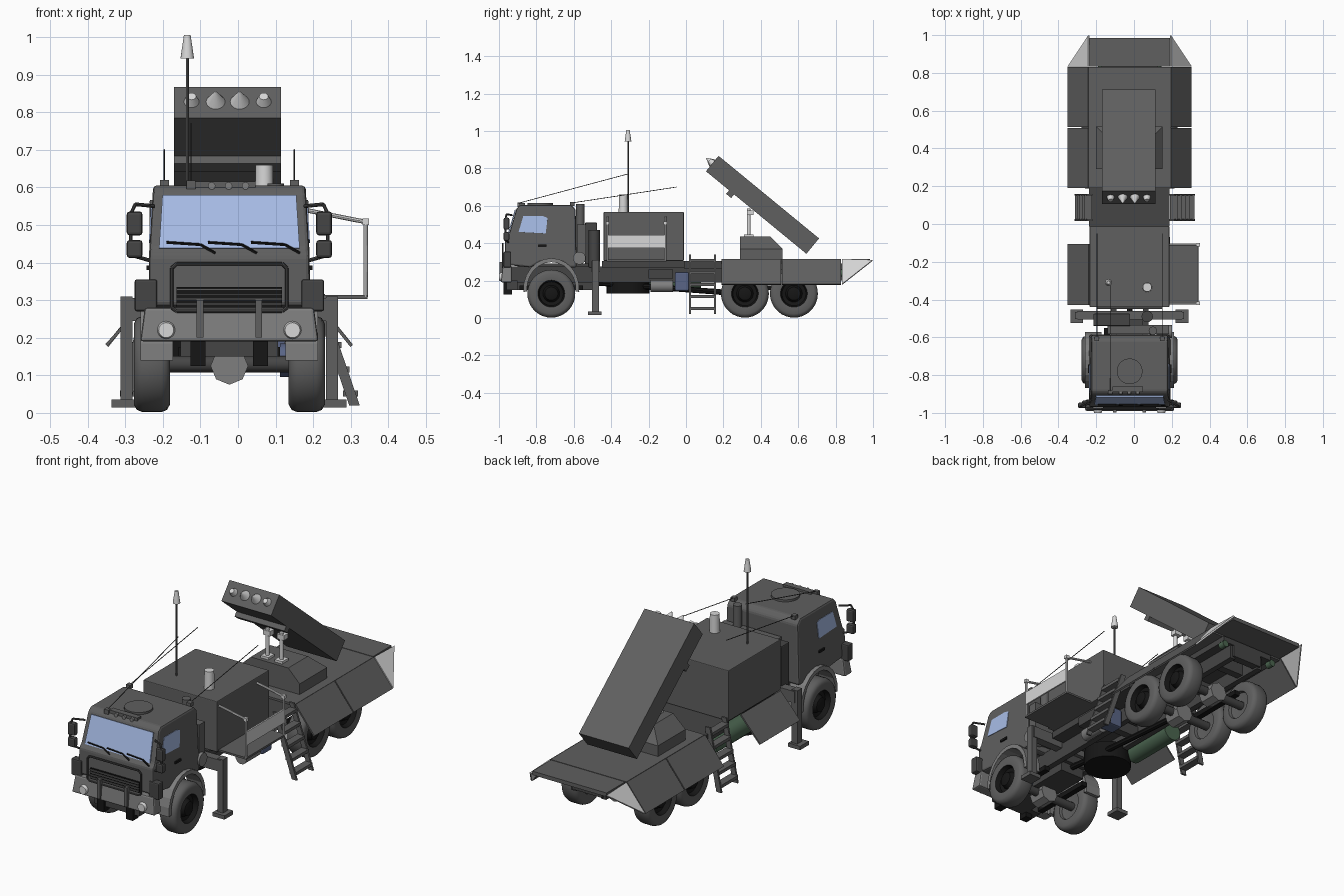
import bpy, bmesh, math
from mathutils import Vector, Matrix

if "Cube" in bpy.data.objects:
    bpy.data.objects.remove(bpy.data.objects["Cube"])

CX = -0.023  # centre line of the vehicle

def material(name, r, g, b):
    m = bpy.data.materials.new(name)
    m.diffuse_color = (r, g, b, 1)
    m.use_nodes = True
    m.node_tree.nodes["Principled BSDF"].inputs["Base Color"].default_value = m.diffuse_color
    return m

GREY = material("body grey", .115, .115, .115)
DARK = material("dark grey", .06, .06, .06)
BLACK = material("black", .008, .008, .008)
MID = material("mid grey", .21, .21, .21)
LIGHT = material("light grey", .68, .68, .68)
GLASS = material("pale blue glass", .40, .52, .82)
BLUE = material("dark blue", .10, .13, .24)
GREEN = material("dull green", .07, .13, .08)

def finish(bm, name, mats, M=None, smooth=False, bevel=0, thick=0):
    if M: bm.transform(M)
    if not thick: bmesh.ops.recalc_face_normals(bm, faces=bm.faces)
    me = bpy.data.meshes.new(name)
    bm.to_mesh(me); bm.free()
    ob = bpy.data.objects.new(name, me)
    bpy.context.collection.objects.link(ob)
    for m in (mats if isinstance(mats, list) else [mats]): me.materials.append(m)
    if thick:
        s = ob.modifiers.new("thickness", 'SOLIDIFY'); s.thickness = thick; s.offset = 0
    if bevel:
        b = ob.modifiers.new("bevel", 'BEVEL'); b.width = bevel; b.segments = 2
    if smooth:
        bpy.ops.object.select_all(action='DESELECT')
        ob.select_set(True); bpy.context.view_layer.objects.active = ob
        bpy.ops.object.shade_smooth_by_angle(angle=math.radians(40))

def box(name, x0, x1, y0, y1, z0, z1, mat, top=None, M=None, bevel=0):
    """Box; top=(x0,x1,y0,y1) makes it a frustum."""
    bm = bmesh.new()
    lo, hi = [[bm.verts.new(p) for p in ((a, c, z), (b, c, z), (b, d, z), (a, d, z))]
              for (a, b, c, d), z in (((x0, x1, y0, y1), z0), (top or (x0, x1, y0, y1), z1))]
    bm.faces.new(lo); bm.faces.new(hi)
    for i in range(4):
        j = (i + 1) % 4
        bm.faces.new((lo[i], lo[j], hi[j], hi[i]))
    finish(bm, name, mat, M, bevel=bevel)

def plate(name, pts, mat, thick=.008):
    bm = bmesh.new()
    bm.faces.new([bm.verts.new(p) for p in pts])
    finish(bm, name, mat, thick=thick)

def rod(name, pts, r, mat, r2=None, seg=8, M=None, closed=False):
    """Round bars along a path of points; r2 is the end radius."""
    bm = bmesh.new()
    pts = [Vector(p) for p in pts]
    if closed: pts.append(pts[0])
    for a, b in zip(pts, pts[1:]):
        d = b - a
        T = Matrix.Translation((a + b) / 2) @ d.to_track_quat('Z', 'Y').to_matrix().to_4x4()
        bmesh.ops.create_cone(bm, cap_ends=True, segments=seg, radius1=r,
                              radius2=r if r2 is None else r2, depth=d.length, matrix=T)
    finish(bm, name, mat, M, smooth=True)

def prism(name, yz, x0, x1, mat, bevel=0, taper=0):
    """Side profile extruded across x, narrowing above z = 0.4."""
    bm = bmesh.new()
    f = bm.faces.new([bm.verts.new((x0, y, z)) for y, z in yz])
    for v in bmesh.ops.extrude_face_region(bm, geom=[f])['geom']:
        if isinstance(v, bmesh.types.BMVert): v.co.x = x1
    mid = (x0 + x1) / 2
    for v in bm.verts:
        v.co.x = mid + (v.co.x - mid) * (1 - taper * max(0, v.co.z - .40))
    finish(bm, name, mat, bevel=bevel)

def wheel(name, x, y, side):
    """Lathed tyre and dished rim; side = +1 or -1 points outward."""
    prof = [(.0, -.02), (.068, -.03), (.072, -.044), (.108, -.048), (.122, -.04), (.128, -.025), (.128, .025),
            (.122, .04), (.108, .048), (.072, .044), (.064, .02), (.045, .015), (.035, .04), (.02, .045), (0, .045)]
    bm = bmesh.new()
    vs = [bm.verts.new((side * h, 0, r)) for r, h in prof]
    es = [bm.edges.new(e) for e in zip(vs, vs[1:])]
    bmesh.ops.spin(bm, geom=vs + es, cent=(0, 0, 0), axis=(1, 0, 0), angle=math.tau, steps=36)
    bmesh.ops.remove_doubles(bm, verts=bm.verts, dist=1e-4)
    for f in bm.faces:
        c = f.calc_center_median()
        f.material_index = int(math.hypot(c.y, c.z) < .07 and c.x * side > 0)
    finish(bm, name, [GREY, BLACK], Matrix.Translation((x, y, .13)), smooth=True)

# wheels, axles and chassis
for y in (-.72, .315, .577):
    for s, n in ((-1, "left"), (1, "right")): wheel(n + "_wheel", CX + s * .206, y, s)
    rod("axle", [(CX - .19, y, .13), (CX + .19, y, .13)], .022, DARK, seg=12)
    rod("differential", [(CX, y - .045, .125), (CX, y + .045, .125)], .05, MID)
rod("right_brake_drum", [(.112, -.67, .14), (.14, -.67, .14)], .045, BLUE, seg=16)
for s in (-1, 1):
    box("chassis_rail", CX + s * .085 - .015, CX + s * .085 + .015, -.93, .83, .19, .275, DARK)
    for y in (-.72, .45):
        box("leaf_spring", CX + s * .12 - .015, CX + s * .12 + .015, y - .17, y + .17, .15, .175, BLACK)
for y in (-.85, -.5, -.1, .2, .45, .7, .82):
    box("cross_member", CX - .085, CX + .085, y - .02, y + .02, .2, .26, DARK)
box("engine_block", CX - .07, CX + .07, -.9, -.5, .15, .29, DARK)
rod("drive_shaft", [(CX, -.5, .19), (CX, .3, .13)], .015, BLACK)
rod("spare_wheel", [(-.09, -.31, .13), (-.09, -.31, .215)], .115, BLACK, seg=28)
# cab
prism("cab", [(-.97, .285), (-.967, .42), (-.95, .435), (-.905, .588), (-.885, .605), (-.615, .605),
              (-.59, .58), (-.585, .27), (-.62, .27), (-.66, .3), (-.78, .3), (-.83, .27)],
      CX - .215, CX + .215, GREY, bevel=.01, taper=.28)
plate("windscreen", [(CX - .187, -.953, .438), (CX + .187, -.953, .438),
                     (CX + .178, -.912, .579), (CX - .178, -.912, .579)], GLASS, .006)
for i in (-.19, -.08, .035):
    rod("wiper", [(i, -.957, .453), (i + .09, -.957, .447), (i + .13, -.96, .425)], .004, BLACK, seg=5)
for s in (-1, 1):
    X = lambda d: CX + s * d
    plate("side_window", [(X(.211), -.895, .46), (X(.211), -.75, .452), (X(.2065), -.74, .535),
                          (X(.206), -.765, .545), (X(.206), -.87, .545)], GLASS, .006)
    box("door_handle", X(.217) - .004, X(.217) + .004, -.79, -.745, .38, .392, BLACK)
    box("corner_panel", X(.222) - .03, X(.222) + .03, -.975, -.935, .27, .355, DARK, bevel=.006)
    # wheel arch
    angles = [math.pi * (k / 12 * 1.06 - .03) for k in range(13)]
    arc = [(-.72 + .15 * math.cos(a), .155 + .165 * math.sin(a)) for a in angles]
    inner = [(-.72 + (y + .72) * .87, .155 + (z - .155) * .87) for y, z in reversed(arc)]
    prism("front_fender", arc + inner, X(.15), X(.236), MID)
    # mirrors
    rod("mirror_bar", [(X(.20), -.93, .55), (X(.25), -.96, .555), (X(.262), -.965, .53),
                       (X(.262), -.965, .42), (X(.21), -.95, .405)], .005, DARK)
    for z0, z1 in ((.472, .536), (.412, .46)):
        box("mirror", X(.252) - .021, X(.252) + .021, -.975, -.945, z0, z1, DARK, bevel=.008)
    # front lights, tow hooks and bumper guards
    rod("headlight", [(X(.168), -.985, .22), (X(.168), -1.0, .22)], .024, LIGHT, r2=.02, seg=20)
    box("tow_hook", X(.083) - .02, X(.083) + .02, -.975, -.93, .125, .2, BLACK)
    box("bumper_guard", X(.078) - .009, X(.078) + .009, -.998, -.975, .2, .3, GREY)
    # whip aerials lying back from the roof
    box("aerial_base", X(.173) - .012, X(.173) + .012, -.62, -.595, .6, .62, GREY)
    rod("whip_aerial", [(X(.173), -.61, .615), (X(.173), -.05, .70)], .002, DARK, seg=5)
box("bumper", CX - .237, CX + .237, -.99, -.93, .19, .28, MID, (CX - .225, CX + .225, -.98, -.93), bevel=.008)
box("bumper_underside", CX - .13, CX + .13, -.96, -.9, .15, .2, DARK)
box("grille_panel", CX - .14, CX + .14, -.976, -.96, .28, .335, BLACK)
for k in range(4):
    box("grille_bar", CX - .14, CX + .14, -.981, -.97, .287 + k * .013, .292 + k * .013, GREY)
rod("grille_frame", [(CX + sx * a, -.98, z) for sx, a, z in
    ((-1, .153, .28), (-1, .153, .385), (-1, .14, .397), (1, .14, .397), (1, .153, .385), (1, .153, .28),
     (1, .14, .27), (-1, .14, .27))], .005, DARK, closed=True)
rod("roof_hatch", [(CX, -.78, .6), (CX, -.78, .616)], .068, GREY, seg=28)
box("roof_light_bar", CX - .09, CX + .07, -.89, -.86, .6, .616, GREY)
for x in (-.07, -.025, .02):
    rod("roof_light", [(x, -.9, .604), (x, -.87, .604)], .01, MID, seg=12)
box("front_aerial_base", -.137, -.113, -.9, -.878, .595, .618, GREY)
rod("front_aerial", [(-.125, -.89, .615), (-.125, -.31, .77)], .002, DARK, seg=5)
# equipment behind the cab
box("cooler_block", -.215, -.02, -.54, -.475, .28, .51, DARK, bevel=.005)
box("intake_box", -.14, .185, -.582, -.535, .30, .50, GREY)
rod("intake_pipe", [(.1, -.565, .3), (.1, -.565, .61)], .022, GREY, seg=16)
rod("air_cleaner", [(.12, -.57, .32), (.2, -.57, .32)], .034, MID, seg=20)
rod("exhaust_stack", [(.07, -.49, .27), (.07, -.49, .47)], .03, DARK, seg=16)
# outriggers
box("outrigger_beam", -.3, .255, -.505, -.46, .245, .305, GREY)
for x, f in ((-.296, -.303), (.25, .255)):
    box("outrigger_leg", x - .016, x + .016, -.503, -.465, .03, .31, GREY)
    box("outrigger_foot", f - .034, f + .034, -.523, -.452, .015, .035, GREY)
# shelter with mast, sensor, hanging flap and balcony
box("shelter", -.235, .187, -.44, -.012, .305, .567, GREY, bevel=.004)
box("shelter_subframe", CX - .17, CX + .17, -.45, 0, .27, .305, DARK)
plate("hanging_flap", [(-.238, -.43, .305), (-.238, -.105, .305), (-.35, -.105, .18), (-.35, -.43, .18)], GREY)
rod("mast", [(-.135, -.31, .565), (-.135, -.31, .945)], .004, GREY)
rod("mast_head", [(-.135, -.31, .943), (-.135, -.31, 1.005)], .018, LIGHT, r2=.009, seg=16)
rod("sensor_drum", [(.07, -.335, .565), (.07, -.335, .66)], .025, LIGHT, r2=.023, seg=20)
box("balcony_floor", .185, .345, -.425, -.105, .303, .313, GREY)
plate("balcony_panel", [(.341, -.425, .375), (.341, -.115, .375), (.341, -.115, .445), (.341, -.425, .445)], LIGHT)
for y in (-.42, -.11):
    rod("balcony_rail", [(.187, y, .538), (.34, y, .508), (.34, y, .308)], .006, LIGHT)
    box("rail_joint", .331, .349, y - .009, y + .009, .5, .517, LIGHT)
# tanks and boxes under the deck
rod("left_tank", [(-.18, -.22, .2), (-.18, .08, .2)], .05, GREEN, seg=20)
box("blue_tank", .09, .185, -.06, .015, .145, .245, BLUE, bevel=.008)
rod("air_tank", [(.15, -.19, .17), (.15, -.07, .17)], .032, MID, seg=16)
box("right_locker", .1, .19, -.2, -.07, .21, .26, DARK)
box("centre_deck", -.238, .187, -.012, .19, .265, .305, DARK)
# ladders
for xt, xb in ((.2, .31), (-.235, -.3)):
    for y in (.022, .155):
        plate("ladder_side", [(xt - .014, y, .34), (xt + .014, y, .34), (xb + .014, y, .02), (xb - .014, y, .02)],
              GREY, .01)
    for k in range(5):
        x, z = xt + (xb - xt) * (.1 + k * .2), .308 - .064 * k
        box("ladder_step", x - .02, x + .02, .022, .155, z - .008, z + .008, GREY)
# rear bed with drooping sides and corner gussets
box("bed_deck", -.24, .195, .19, .83, .29, .315, GREY)
box("tailgate", -.235, .19, .834, .985, .295, .315, GREY)
box("bed_underframe", CX - .15, CX + .15, .2, .84, .26, .29, DARK)
for s in (-1, 1):
    xi, xo = CX + s * .217, CX + s * .325
    for y0, y1 in ((.19, .507), (.513, .83)):
        plate("bed_side_flap", [(xi, y0, .313), (xi, y1, .313), (xo, y1, .178), (xo, y0, .178)], GREY)
    plate("corner_gusset", [(xi, .835, .313), (xi, .998, .308), (xo, .835, .18)], LIGHT)
    rod("tail_light", [(CX + s * .15, .82, .24), (CX + s * .15, .855, .24)], .018, GREEN, seg=12)
# launcher turret and tilted missile box
box("turret_base", -.2, .15, .29, .515, .315, .37, GREY)
box("turret_top", -.2, .15, .29, .515, .37, .435, GREY, top=(-.13, .085, .29, .45))
for x in (-.065, .015):
    rod("elevating_post", [(x, .335, .43), (x, .335, .585)], .01, LIGHT, seg=12)
    box("post_foot", x - .022, x + .022, .31, .36, .432, .447, LIGHT)
    box("post_head", x - .02, x + .02, .325, .36, .55, .575, LIGHT)
M = Matrix.Translation((-.0275, .405, .604)) @ Matrix.Rotation(math.radians(-39.4), 4, 'X')
box("launcher_box", -.1425, .1425, -.345, .35, -.05, .0565, GREY, M=M)
box("launcher_rib", -.1425, .1425, -.185, -.15, -.075, -.04, GREY, M=M)
for x, r, tip, r2 in ((-.096, .022, -.368, .012), (-.032, .028, -.388, .002),
                      (.032, .028, -.388, .002), (.096, .022, -.368, .012)):
    rod("missile_nose", [(x, -.34, .006), (x, tip, .006)], r, LIGHT, r2=r2, seg=20, M=M)
